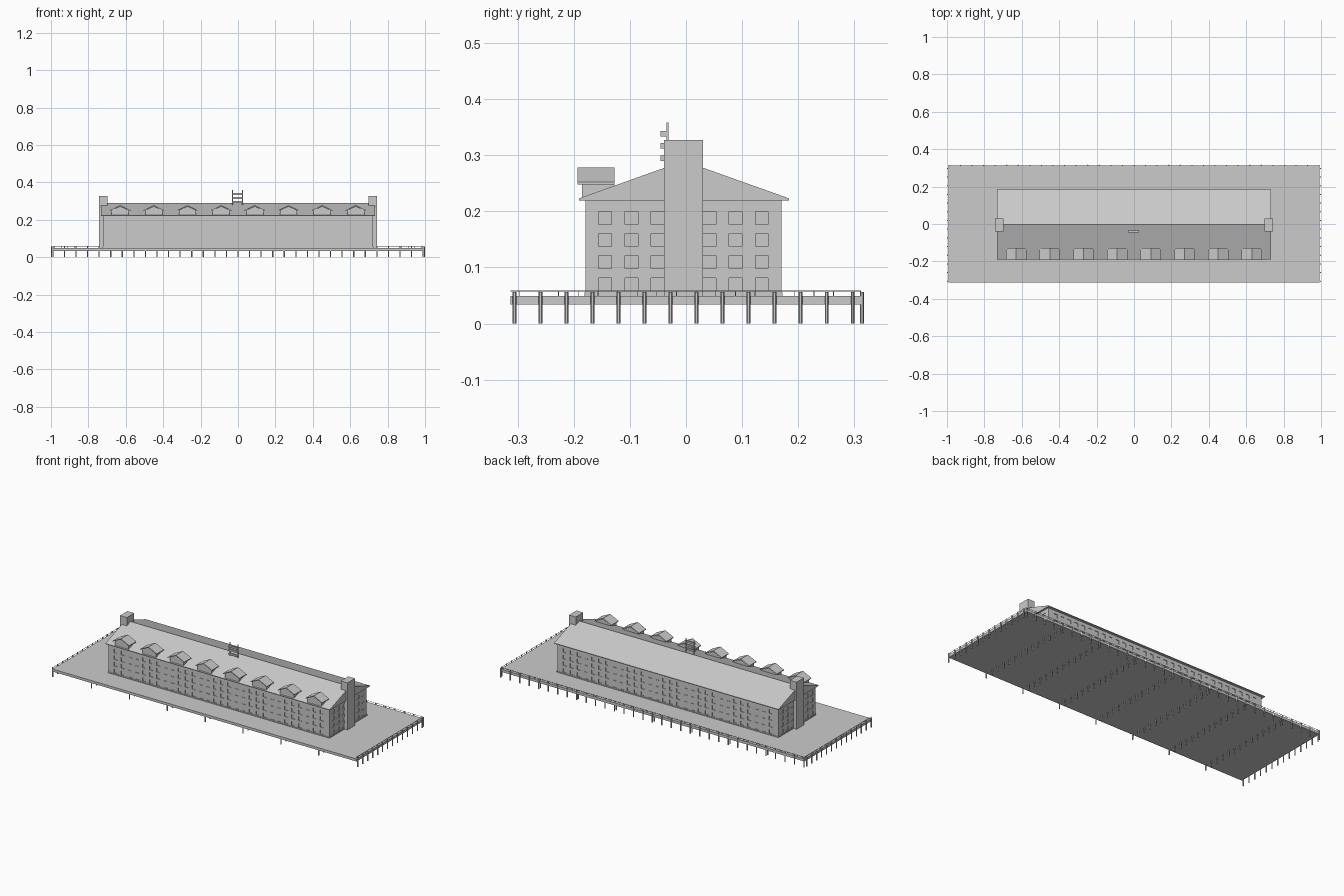
import bpy, bmesh, math
from mathutils import Vector

cube = bpy.data.objects.get("Cube")
if cube:
    bpy.data.objects.remove(cube, do_unlink=True)

grey = bpy.data.materials.new("plain grey")
grey.use_nodes = True
grey.diffuse_color = (0.6, 0.6, 0.6, 1)
bsdf = next(n for n in grey.node_tree.nodes if n.type == 'BSDF_PRINCIPLED')
bsdf.inputs["Base Color"].default_value = (0.6, 0.6, 0.6, 1)


def finish(bm, name):
    bmesh.ops.recalc_face_normals(bm, faces=bm.faces)
    mesh = bpy.data.meshes.new(name)
    bm.to_mesh(mesh)
    bm.free()
    mesh.materials.append(grey)
    obj = bpy.data.objects.new(name, mesh)
    bpy.context.collection.objects.link(obj)
    return obj


def add_box(bm, low, high):
    low, high = Vector(low), Vector(high)
    verts = bmesh.ops.create_cube(bm, size=1)["verts"]
    bmesh.ops.scale(bm, vec=high - low, verts=verts)
    bmesh.ops.translate(bm, vec=(low + high) / 2, verts=verts)


def box(name, low, high):
    bm = bmesh.new()
    add_box(bm, low, high)
    return finish(bm, name)


def add_prism(bm, profile, push):
    """Extrude a closed profile of 3D points along a vector."""
    face = bm.faces.new([bm.verts.new(p) for p in profile])
    out = bmesh.ops.extrude_face_region(bm, geom=[face], use_keep_orig=True)["geom"]
    bmesh.ops.translate(bm, vec=push, verts=[g for g in out if isinstance(g, bmesh.types.BMVert)])


def add_post(bm, x, y, bottom, top, radius=0.0035, sides=6):
    verts = bmesh.ops.create_cone(bm, cap_ends=True, segments=sides, radius1=radius,
                                  radius2=radius, depth=top - bottom)["verts"]
    bmesh.ops.translate(bm, vec=(x, y, (top + bottom) / 2), verts=verts)


# Pier deck
DECK_Z = 0.049
box("pier_deck", (-0.993, -0.313, 0.034), (0.993, 0.313, DECK_Z))

# Piles: tall ones outside three edges, short ones in rows under the deck
SPACING = 0.0464
rows = [-0.306 + SPACING * i for i in range(14)]
bm = bmesh.new()
for y in rows:
    for side in (-1, 1):
        add_post(bm, side * 0.9965, y, 0, 0.056)
for i in range(33):
    add_post(bm, -0.99 + i * 1.98 / 32, 0.3135, 0, 0.056)
finish(bm, "edge_piles")
bm = bmesh.new()
for i in range(1, 8):
    for y in rows:
        add_post(bm, -0.99 + i * 0.2475, y, 0, 0.036)
finish(bm, "under_deck_piles")

# Thin railing on the back and both ends
bm = bmesh.new()
R = 0.0007
for side in (-1, 1):
    x = side * 0.991
    add_box(bm, (x - R, -0.313, 0.0575), (x + R, 0.311, 0.0589))
    for i in range(18):
        add_post(bm, x, -0.297 + i * 0.035, DECK_Z, 0.058, R, 4)
add_box(bm, (-0.991, 0.3103, 0.0575), (0.991, 0.3117, 0.0589))
for i in range(57):
    add_post(bm, -0.98 + i * 0.035, 0.311, DECK_Z, 0.058, R, 4)
finish(bm, "railing")

# Hall walls with recessed windows
WALL_X, FRONT, BACK, WALL_TOP = 0.722, -0.179, 0.17, 0.22
columns = [(i - 14.5) * SPACING for i in range(30)]
gables = [-0.144, -0.097, -0.051, 0.042, 0.088, 0.135]
floors = [0.07, 0.11, 0.149, 0.188]
HALF = 0.0115
bm = bmesh.new()
add_box(bm, (-WALL_X, FRONT, DECK_Z), (WALL_X, BACK, WALL_TOP))
for axis, centres in ((0, columns), (1, gables), (2, floors)):
    normal = Vector((0, 0, 0))
    normal[axis] = 1
    for c in centres:
        for edge in (c - HALF, c + HALF):
            bmesh.ops.bisect_plane(bm, geom=bm.verts[:] + bm.edges[:] + bm.faces[:],
                                   plane_co=normal * edge, plane_no=normal)
bm.normal_update()


def near(value, centres):
    return any(abs(value - c) < 0.003 for c in centres)


windows = []
for f in bm.faces:
    c = f.calc_center_median()
    if near(c.z, floors) and ((abs(f.normal.y) > 0.9 and near(c.x, columns))
                              or (abs(f.normal.x) > 0.9 and near(c.y, gables))):
        windows.append(f)
for f in bmesh.ops.extrude_discrete_faces(bm, faces=windows)["faces"]:
    f.normal_update()
    bmesh.ops.translate(bm, vec=f.normal * -0.003, verts=f.verts[:])
finish(bm, "hall_walls")
box("plinth", (-WALL_X - 0.002, FRONT - 0.002, DECK_Z), (WALL_X + 0.002, BACK + 0.002, 0.055))

# Main gabled roof with a thin eave
bm = bmesh.new()
ROOF_X = 0.733
add_prism(bm, [(-ROOF_X, y, z) for y, z in
               ((-0.191, 0.219), (-0.191, 0.223), (-0.004, 0.29), (0.184, 0.223), (0.184, 0.219))],
          (2 * ROOF_X, 0, 0))
finish(bm, "main_roof")

# End chimneys, running from the deck to above the ridge
for side, name in ((-1, "right_chimney"), (1, "left_chimney")):
    xs = sorted((side * 0.699, side * 0.743))
    box(name, (xs[0], -0.039, DECK_Z), (xs[1], 0.03, 0.327))

# Row of dormers along the front eave
for i in range(8):
    x = -0.63 + i * 0.18
    bm = bmesh.new()
    add_prism(bm, [(x + dx, -0.185, z) for dx, z in
                   ((-0.045, 0.222), (0.045, 0.222), (0.045, 0.252), (0, 0.272), (-0.045, 0.252))],
              (0, 0.058, 0))
    finish(bm, f"dormer_body_{i + 1}")
    bm = bmesh.new()
    add_prism(bm, [(x + dx, -0.193, z) for dx, z in
                   ((-0.054, 0.248), (0, 0.274), (0.054, 0.248), (0.054, 0.252), (0, 0.278), (-0.054, 0.252))],
              (0, 0.066, 0))
    finish(bm, f"dormer_roof_{i + 1}")

# Open frame standing on the roof
bm = bmesh.new()
for x in (-0.03, 0.024):
    add_box(bm, (x - 0.002, -0.035, 0.27), (x + 0.002, -0.031, 0.358))
for z in (0.295, 0.317, 0.338):
    add_box(bm, (-0.032, -0.045, z - 0.005), (0.026, -0.035, z + 0.005))
finish(bm, "roof_frame")
